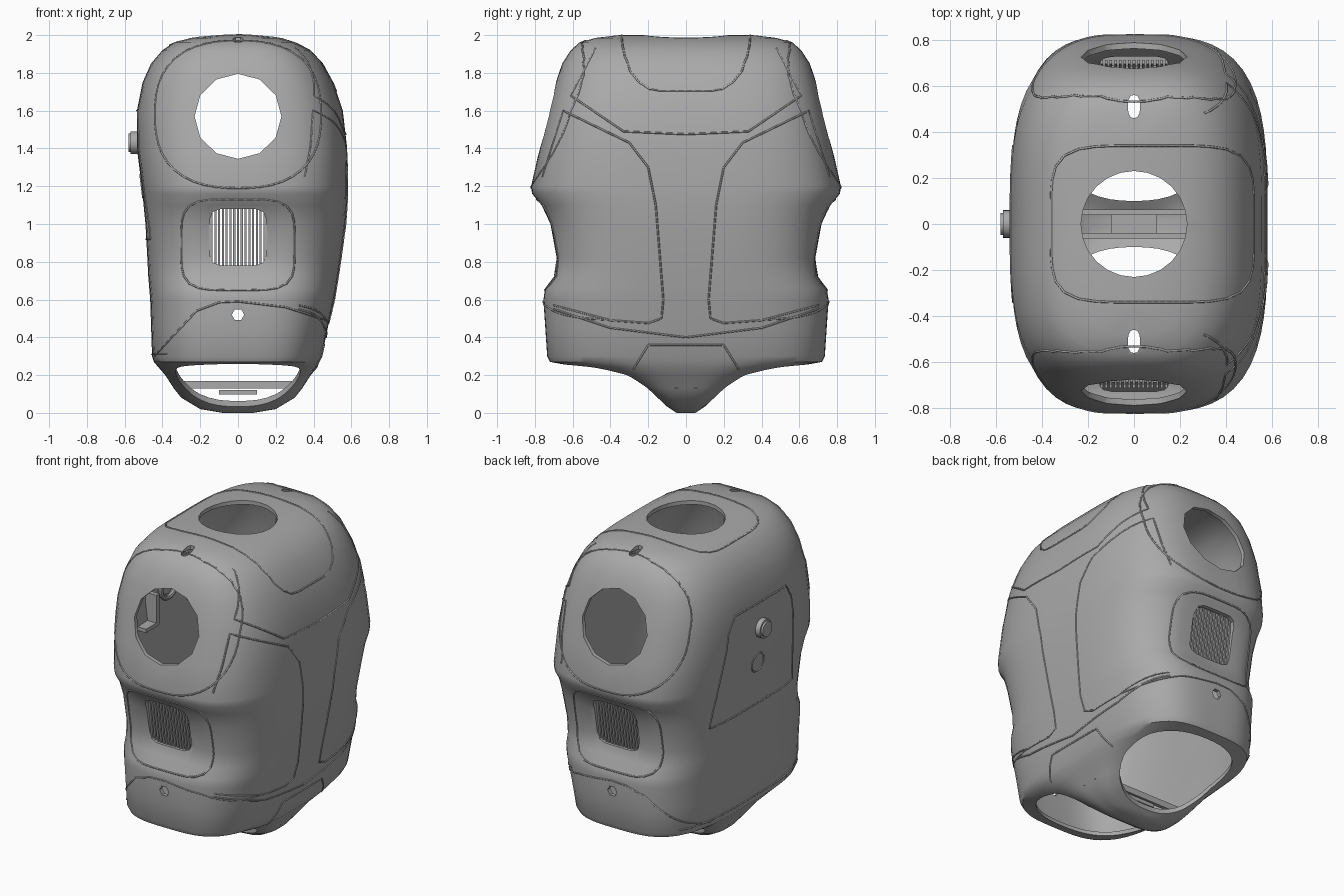
import bpy, bmesh, math
from math import sin, cos, pi, radians
from mathutils import Vector
from mathutils.bvhtree import BVHTree

cube = bpy.data.objects.get("Cube")
if cube:
    bpy.data.objects.remove(cube, do_unlink=True)

grey = bpy.data.materials.new("shell grey")
grey.use_nodes = True
grey.diffuse_color = (0.4, 0.4, 0.4, 1)
grey.node_tree.nodes["Principled BSDF"].inputs["Base Color"].default_value = grey.diffuse_color


def select(ob):
    bpy.ops.object.select_all(action='DESELECT')
    ob.select_set(True)
    bpy.context.view_layer.objects.active = ob


def finish(name, bm, smooth=True):
    bmesh.ops.recalc_face_normals(bm, faces=bm.faces)
    mesh = bpy.data.meshes.new(name)
    bm.to_mesh(mesh)
    mesh.materials.append(grey)
    ob = bpy.data.objects.new(name, mesh)
    bpy.context.collection.objects.link(ob)
    if smooth:
        select(ob)
        bpy.ops.object.shade_smooth_by_angle(angle=radians(35))
    return ob


def place(axis, u, v, w):
    return Vector({'x': (w, u, v), 'y': (u, w, v), 'z': (u, v, w)}[axis])


def oval(cu, cv, ru, rv, n=2.0, count=32):
    """Points of a superellipse; n above 2 squares the corners."""
    pts = []
    for i in range(count):
        c, s = cos(2 * pi * i / count), sin(2 * pi * i / count)
        r = (abs(c) ** n + abs(s) ** n) ** (-1 / n)
        pts.append((cu + ru * r * c, cv + rv * r * s))
    return pts


def prism(bm, axis, pts, w0, w1):
    a = [bm.verts.new(place(axis, u, v, w0)) for u, v in pts]
    b = [bm.verts.new(place(axis, u, v, w1)) for u, v in pts]
    bm.faces.new(a[::-1])
    bm.faces.new(b)
    for i in range(len(pts)):
        j = (i + 1) % len(pts)
        bm.faces.new((a[i], a[j], b[j], b[i]))


def box(bm, x, y, z, sx, sy, sz):
    prism(bm, 'z', [(x - sx, y - sy), (x + sx, y - sy), (x + sx, y + sy), (x - sx, y + sy)],
          z - sz, z + sz)


# Body sections: height, reach to -x, reach to +x, half depth
SECTIONS = [
    (0, .08, .08, .05), (.02, .2, .2, .08), (.08, .3, .3, .17), (.13, .34, .34, .25),
    (.2, .385, .385, .4), (.24, .42, .42, .56), (.27, .445, .43, .72), (.3, .455, .445, .735),
    (.45, .46, .475, .745), (.6, .465, .51, .755), (.66, .47, .52, .75), (.72, .475, .53, .715),
    (.82, .48, .545, .705), (1, .49, .57, .735), (1.1, .5, .577, .77), (1.16, .505, .58, .815),
    (1.2, .51, .58, .82), (1.4, .535, .578, .775), (1.6, .535, .555, .73), (1.75, .505, .505, .69),
    (1.85, .46, .45, .655), (1.92, .4, .385, .61), (1.96, .34, .31, .565), (1.985, .25, .23, .48),
    (1.997, .12, .11, .38), (2, .05, .05, .35)]

# Lofted torso skin with a shallow dish around each vent
bm = bmesh.new()
rings = []
for z, left, right, depth in SECTIONS:
    ring = []
    for u, v in oval(0, 0, 1, 1, 3.4, 80):
        x, y = u * (right if u > 0 else left), v * depth
        dish = max(0, 1 - (x / .28) ** 2) * max(0, 1 - ((z - .88) / .24) ** 2)
        y -= math.copysign(.03 * dish, y) if abs(v) > .5 else 0
        ring.append(bm.verts.new((x, y, z)))
    rings.append(ring)
for low, high in zip(rings, rings[1:]):
    for i in range(len(low)):
        j = (i + 1) % len(low)
        bm.faces.new((low[i], low[j], high[j], high[i]))
bm.faces.new(rings[0][::-1])
bm.faces.new(rings[-1])
bmesh.ops.recalc_face_normals(bm, faces=bm.faces)
skin = BVHTree.FromBMesh(bm)
shell = finish("torso_shell", bm, smooth=False)

# Openings: neck, shoulders, legs, vents, small pin holes and slots
cut = bmesh.new()
prism(cut, 'z', oval(0, 0, .23, .23, count=24), 1.83, 2.3)
prism(cut, 'y', oval(0, 1.57, .23, .225, count=12), -1.2, 1.2)
prism(cut, 'y', oval(0, .93, .15, .15, 6), -1.2, 1.2)
prism(cut, 'y', oval(0, .52, .033, .033, count=6), -1.2, 1.2)
for s in (-1, 1):
    prism(cut, 'z', oval(0, s * .38, .33, .28, 2.4, 40), -.3, .45)
    prism(cut, 'z', oval(0, s * .51, .026, .05, 3, 12), 1.83, 2.3)
cutter = finish("opening_cutter", cut, smooth=False)
cutter.hide_render = True

select(shell)
wall = shell.modifiers.new("wall", 'SOLIDIFY')
wall.thickness = .025
wall.offset = -1
bpy.ops.object.modifier_apply(modifier=wall.name)
holes = shell.modifiers.new("openings", 'BOOLEAN')
holes.object = cutter
holes.solver = 'EXACT'
bpy.ops.object.modifier_apply(modifier=holes.name)
bpy.data.objects.remove(cutter, do_unlink=True)
bpy.ops.object.shade_smooth_by_angle(angle=radians(35))


def seam(name, axis, side, pts, closed=False):
    """Fine panel line projected onto the skin along one axis."""
    pts = [Vector(p) for p in pts]
    if closed:
        pts.append(pts[0])
    path = []
    for a, b in zip(pts, pts[1:]):
        steps = max(1, int((b - a).length / .025))
        path += [a.lerp(b, i / steps) for i in range(steps)]
    path.append(pts[-1])
    hits = []
    for u, v in path:
        hit = skin.ray_cast(place(axis, u, v, side * 3), place(axis, 0, 0, -side))[0]
        if hit:
            hits.append(hit)
    curve = bpy.data.curves.new(name, 'CURVE')
    curve.dimensions = '3D'
    curve.bevel_depth = .005
    curve.bevel_resolution = 1
    line = curve.splines.new('POLY')
    line.points.add(len(hits) - 1)
    for p, h in zip(line.points, hits):
        p.co = (*h, 1)
    curve.materials.append(grey)
    ob = bpy.data.objects.new(name, curve)
    bpy.context.collection.objects.link(ob)
    select(ob)
    bpy.ops.object.convert(target='MESH')


# Panel lines and vent bars, front and back
for s, end in ((-1, "front"), (1, "back")):
    seam(end + "_shoulder_seam", 'y', s, oval(0, 1.58, .44, .39, 2.5, 48), True)
    seam(end + "_vent_seam", 'y', s, oval(0, .89, .3, .24, 4.5, 40), True)
    seam(end + "_hip_seam", 'y', s, [(-.44, .3), (-.35, .4), (-.22, .54), (-.1, .585), (0, .59),
                                     (.25, .56), (.47, .49)])
    seam(end + "_side_panel_seam", 'x', 1,
         [(s * .76, 1.25), (s * .65, 1.6), (s * .3, 1.43), (s * .2, 1.3), (s * .16, 1.1),
          (s * .12, .6), (s * .13, .5), (s * .2, .475), (s * .4, .49), (s * .7, .57)])
    seam(end + "_yoke_seam", 'x', 1, [(s * .48, 1.93), (s * .61, 1.68), (s * .33, 1.49), (0, 1.475)])
    bars = bmesh.new()
    for i in range(-7, 8):
        box(bars, i * .02, 0, 0, .0055, .008, .165)
    grille = finish(end + "_vent_bars", bars, smooth=False)
    grille.location = (0, s * .682, .93)
    grille.rotation_euler.x = -s * .13

# Top and side panel lines
seam("neck_panel_seam", 'z', 1, oval(.08, 0, .44, .34, 5, 48), True)
seam("left_hip_seam", 'x', 1, [(-.7, .55), (-.4, .45), (0, .4), (.4, .45), (.7, .55)])
seam("left_pocket_seam", 'x', 1, [(-.28, .23), (-.2, .36), (.2, .36), (.28, .23)])
seam("right_hip_seam", 'x', -1, [(-.6, .31), (.6, .31)])
seam("service_panel_seam", 'x', -1, [(-.42, .92), (.42, .92), (.32, 1.5), (.26, 1.6),
                                     (-.26, 1.6), (-.32, 1.5)], True)
seam("service_button_seam", 'x', -1, oval(0, 1.2, .06, .06, count=20), True)

# Knob on the right side, with its mount ring and brackets inside
bm = bmesh.new()
prism(bm, 'x', oval(0, 1.43, .06, .06, count=24), -.58, -.5)
bmesh.ops.bevel(bm, geom=[e for e in bm.edges if all(v.co.x < -.57 for v in e.verts)],
                offset=.012, segments=2, affect='EDGES')
finish("side_knob", bm)
bpy.ops.mesh.primitive_torus_add(major_radius=.08, minor_radius=.016, major_segments=24,
                                 minor_segments=8, location=(-.495, 0, 1.43), rotation=(0, pi / 2, 0))
ring = bpy.context.object
ring.name = "inner_mount_ring"
ring.data.materials.append(grey)
bm = bmesh.new()
for s in (-1, 1):
    box(bm, -.47, s * .2, 1.36, .04, .015, .1)
    box(bm, -.47, s * .26, 1.27, .04, .06, .012)
    box(bm, -.485, s * .13, 1.56, .025, .03, .03)
finish("inner_brackets", bm, smooth=False)

# Cross braces above the floor strip
bm = bmesh.new()
for s in (-1, 1):
    box(bm, 0, s * .05, .15, .34, .012, .02)
box(bm, 0, 0, .11, .1, .06, .012)
finish("floor_braces", bm, smooth=False)
